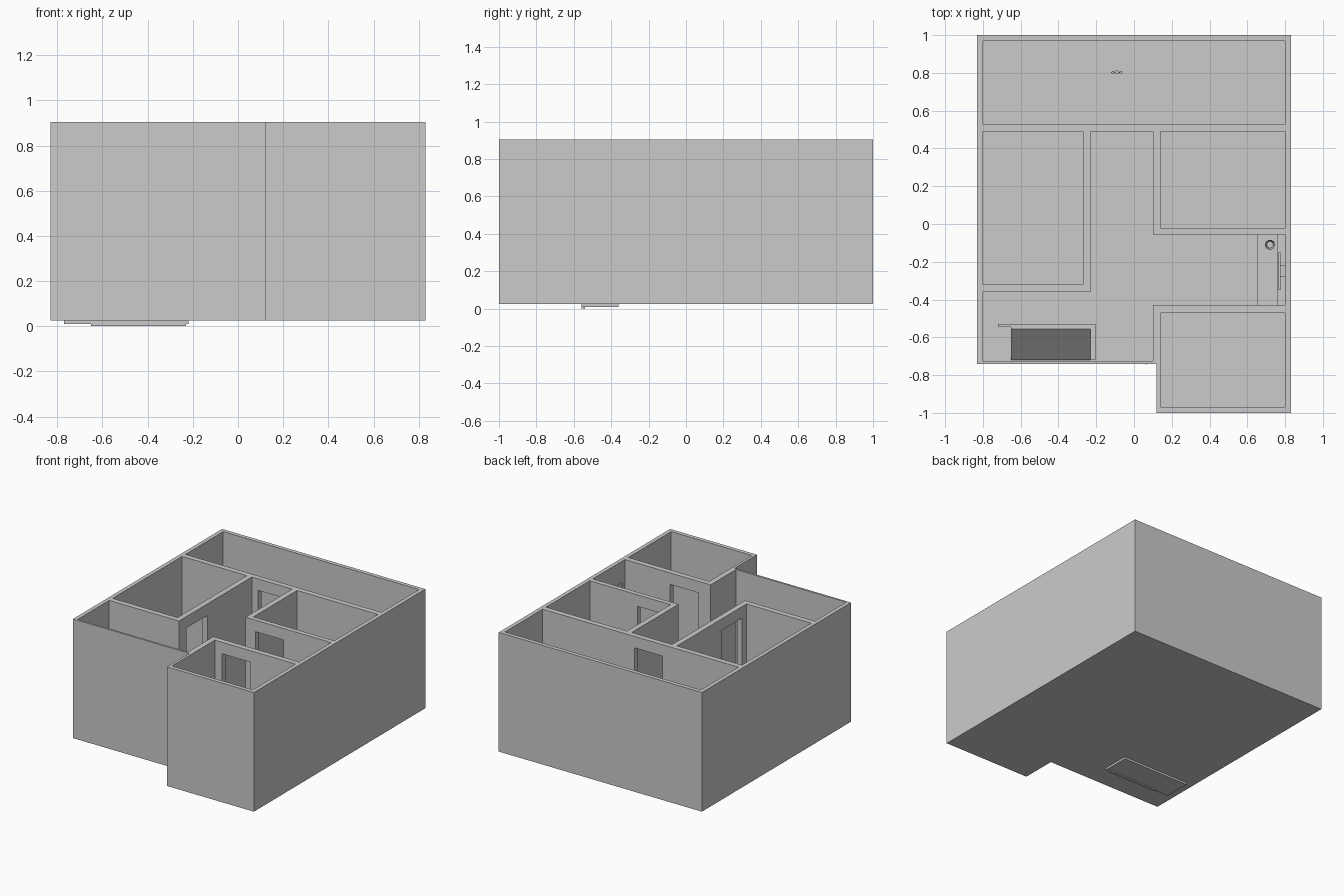
import bpy
import bmesh
import math
from mathutils import Matrix

cube = bpy.data.objects.get("Cube")
if cube:
    bpy.data.objects.remove(cube, do_unlink=True)

FLOOR, TOP = 0.04, 0.905


def material(name, value):
    mat = bpy.data.materials.new(name)
    mat.use_nodes = True
    colour = (value, value, value, 1)
    mat.diffuse_color = colour
    mat.node_tree.nodes["Principled BSDF"].inputs["Base Color"].default_value = colour
    return mat


GREY = material("plain grey", 0.6)


def finish(name, bm):
    bmesh.ops.recalc_face_normals(bm, faces=bm.faces)
    mesh = bpy.data.meshes.new(name)
    bm.to_mesh(mesh)
    bm.free()
    mesh.materials.append(GREY)
    obj = bpy.data.objects.new(name, mesh)
    bpy.context.collection.objects.link(obj)
    return obj


def prism(name, outline, z0, z1):
    """Extrude a floor outline from z0 to z1."""
    bm = bmesh.new()
    face = bm.faces.new([bm.verts.new((x, y, z0)) for x, y in outline])
    grown = bmesh.ops.extrude_face_region(bm, geom=[face])["geom"]
    verts = [v for v in grown if isinstance(v, bmesh.types.BMVert)]
    bmesh.ops.translate(bm, verts=verts, vec=(0, 0, z1 - z0))
    return finish(name, bm)


def box(name, x0, x1, y0, y1, z0, z1):
    return prism(name, [(x0, y0), (x1, y0), (x1, y1), (x0, y1)], z0, z1)


def cut(target, cutter):
    mod = target.modifiers.new(cutter.name, "BOOLEAN")
    mod.operation, mod.solver, mod.object = "DIFFERENCE", "EXACT", cutter
    cutter.hide_render = True
    cutter.hide_set(True)


def apply_cuts(target):
    """Bake the cuts and drop the cutters."""
    graph = bpy.context.evaluated_depsgraph_get()
    mesh = bpy.data.meshes.new_from_object(target.evaluated_get(graph))
    cutters = [m.object for m in target.modifiers]
    target.modifiers.clear()
    target.data = mesh
    for cutter in cutters:
        bpy.data.objects.remove(cutter, do_unlink=True)


# House block with a stepped front
walls = prism("house_walls", [(-0.83, -0.74), (0.12, -0.74), (0.12, -1), (0.83, -1),
                              (0.83, 1), (-0.83, 1)], 0.025, TOP)

# Rooms
rooms = {
    "back_room": (-0.8, 0.8, 0.53, 0.97),
    "left_room": (-0.8, -0.27, -0.32, 0.49),
    "right_room": (0.14, 0.8, -0.02, 0.49),
    "front_room": (0.14, 0.8, -0.97, -0.47),
}
for name, size in rooms.items():
    cut(walls, box(name, *size, FLOOR, 1))
cut(walls, prism("hall", [(-0.23, 0.49), (-0.23, -0.36), (-0.8, -0.36), (-0.8, -0.725),
                          (0.1, -0.725), (0.1, -0.43), (0.8, -0.43), (0.8, -0.055),
                          (0.1, -0.055), (0.1, 0.49)], FLOOR, 1))

# Doorways between the hall and each room
doors = {
    "back_doorway": (-0.18, 0.05, 0.48, 0.54),
    "left_doorway": (-0.28, -0.22, -0.27, -0.03),
    "right_doorway": (0.18, 0.41, -0.065, -0.01),
    "front_doorway": (0.2, 0.43, -0.48, -0.42),
}
for name, size in doors.items():
    cut(walls, box(name, *size, FLOOR, 0.82))
apply_cuts(walls)

# Front door hinges
for i, z in enumerate((0.09, 0.27, 0.32)):
    box(f"door_hinge_{i + 1}", 0.062, 0.066, -0.745, -0.735, z - 0.012, z + 0.012)

# Sofa, sunk slightly through the floor, with a leaning back
box("sofa_base", -0.77, -0.22, -0.56, -0.36, 0.01, 0.03)
box("sofa_front_rail", -0.65, -0.23, -0.56, -0.54, 0.002, 0.03)
bm = bmesh.new()
side = [(-0.53, 0.03), (-0.53, 0.22), (-0.555, 0.22), (-0.72, 0.06), (-0.72, 0.03)]
face = bm.faces.new([bm.verts.new((-0.65, y, z)) for y, z in side])
grown = bmesh.ops.extrude_face_region(bm, geom=[face])["geom"]
bmesh.ops.translate(bm, verts=[v for v in grown if isinstance(v, bmesh.types.BMVert)],
                    vec=(0.42, 0, 0))
finish("sofa_back", bm)
box("sofa_arm", -0.23, -0.205, -0.72, -0.53, 0.03, 0.22)
box("sofa_ledge", -0.72, -0.65, -0.545, -0.53, 0.03, 0.22)

# Counter with a wall panel behind it
box("counter", 0.655, 0.8, -0.43, -0.055, 0.03, 0.3)
box("counter_backboard", 0.76, 0.8, -0.43, -0.055, 0.3, 0.34)
box("wall_panel", 0.765, 0.775, -0.35, -0.15, 0.45, 0.775)
box("panel_mount", 0.775, 0.8, -0.28, -0.22, 0.58, 0.64)

# Round vase on the counter
bm = bmesh.new()
bmesh.ops.create_cone(bm, cap_ends=True, segments=24, radius1=0.018, radius2=0.026, depth=0.08,
                      matrix=Matrix.Translation((0.72, -0.11, 0.34)))
rim = max(bm.faces, key=lambda f: f.calc_center_median().z)
bmesh.ops.inset_region(bm, faces=[rim], thickness=0.009)
bmesh.ops.translate(bm, verts=rim.verts, vec=(0, 0, -0.06))
vase = finish("vase", bm)

# Small twin-handled tap in the back room
for name, x, radius in (("tap_left", -0.07, 0.008), ("tap_spout", -0.09, 0.01),
                        ("tap_right", -0.11, 0.008)):
    bm = bmesh.new()
    bmesh.ops.create_cone(bm, cap_ends=True, segments=12, radius1=radius, radius2=radius,
                          depth=0.05, matrix=Matrix.Translation((x, 0.803, 0.06)))
    finish(name, bm)
box("tap_bar", -0.122, -0.06, 0.8, 0.806, 0.06, 0.07)

# Smooth the round parts
for obj in bpy.context.scene.objects:
    obj.select_set(obj.name in {"vase", "tap_left", "tap_spout", "tap_right"})
bpy.context.view_layer.objects.active = vase
bpy.ops.object.shade_smooth_by_angle(angle=math.radians(40))
